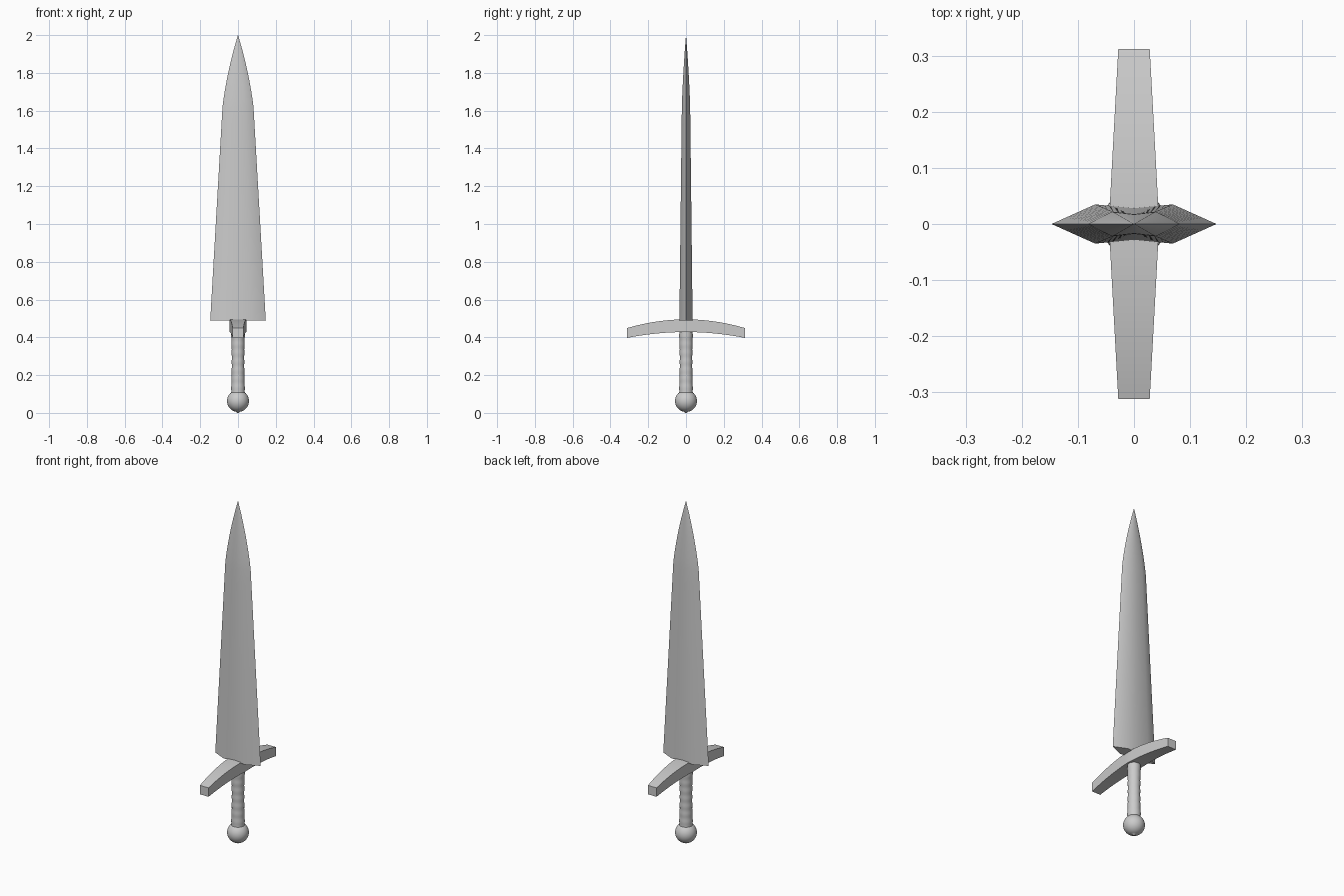
import bpy
import bmesh
import math

default = bpy.data.objects.get("Cube")
if default:
    bpy.data.objects.remove(default)


def loft(name, rings, angle):
    """Skin a list of equal-length point rings and cap both ends."""
    bm = bmesh.new()
    loops = [[bm.verts.new(p) for p in ring] for ring in rings]
    n = len(rings[0])
    for a, b in zip(loops, loops[1:]):
        for i in range(n):
            j = (i + 1) % n
            bm.faces.new((a[i], a[j], b[j], b[i]))
    bm.faces.new(loops[0][::-1])
    bm.faces.new(loops[-1])
    bmesh.ops.remove_doubles(bm, verts=bm.verts, dist=1e-5)
    bmesh.ops.recalc_face_normals(bm, faces=bm.faces)
    mesh = bpy.data.meshes.new(name)
    bm.to_mesh(mesh)
    bm.free()
    obj = bpy.data.objects.new(name, mesh)
    bpy.context.collection.objects.link(obj)
    bpy.ops.object.select_all(action='DESELECT')
    obj.select_set(True)
    bpy.context.view_layer.objects.active = obj
    bpy.ops.object.shade_smooth_by_angle(angle=math.radians(angle))
    return obj


def lathe(name, profile, sides=32):
    """Revolve (radius, z) pairs around the vertical axis."""
    turns = [2 * math.pi * i / sides for i in range(sides)]
    return loft(name, [[(r * math.cos(t), r * math.sin(t), z) for t in turns]
                       for r, z in profile], 40)


# Blade: flattened hexagon with a shallow fuller, tapering to a curved point
BASE, SHOULDER, TIP = 0.49, 1.62, 2.0
stations = []
for i in range(13):
    t = i / 12
    stations.append((BASE + (SHOULDER - BASE) * t, 0.147 - 0.065 * t, 1 - 0.37 * t))
for i in range(1, 11):
    t = i / 10
    taper = 1 - 0.6 * t - 0.4 * t * t
    stations.append((SHOULDER + (TIP - SHOULDER) * t,
                     0.082 * taper + 0.0005, 0.63 * taper + 0.005))

blade_rings = []
for z, w, s in stations:
    ridge, edge, groove = 0.47 * w, 0.035 * s, 0.028 * s
    blade_rings.append([(w, 0, z), (ridge, edge, z), (0, groove, z),
                        (-ridge, edge, z), (-w, 0, z), (-ridge, -edge, z),
                        (0, -groove, z), (ridge, -edge, z)])
loft("blade", blade_rings, 40)

# Crossguard: rectangular bar arching down and narrowing toward both ends
guard_rings = []
for i in range(-12, 13):
    t = i / 12
    y, w = 0.312 * t, 0.045 - 0.017 * abs(t)
    top, bottom = 0.495 - 0.046 * t * t, 0.428 - 0.031 * t * t
    guard_rings.append([(-w, y, bottom), (w, y, bottom), (w, y, top), (-w, y, top)])
loft("crossguard", guard_rings, 30)

# Grip: slim handle with a slight waist and faint wrapped bands
grip = []
for i in range(49):
    t = i / 48
    waist = 0.037 - 0.004 * math.sin(math.pi * t)
    grip.append((waist + 0.0006 * math.cos(16 * math.pi * t), 0.09 + 0.36 * t))
lathe("grip", grip)

# Pommel: ball with a small nub underneath
ball = [(0.058 * math.sin(a), 0.063 - 0.058 * math.cos(a))
        for a in (math.pi * i / 20 for i in range(1, 20))]
lathe("pommel", [(0.004, 0)] + ball + [(0.002, 0.121)])
